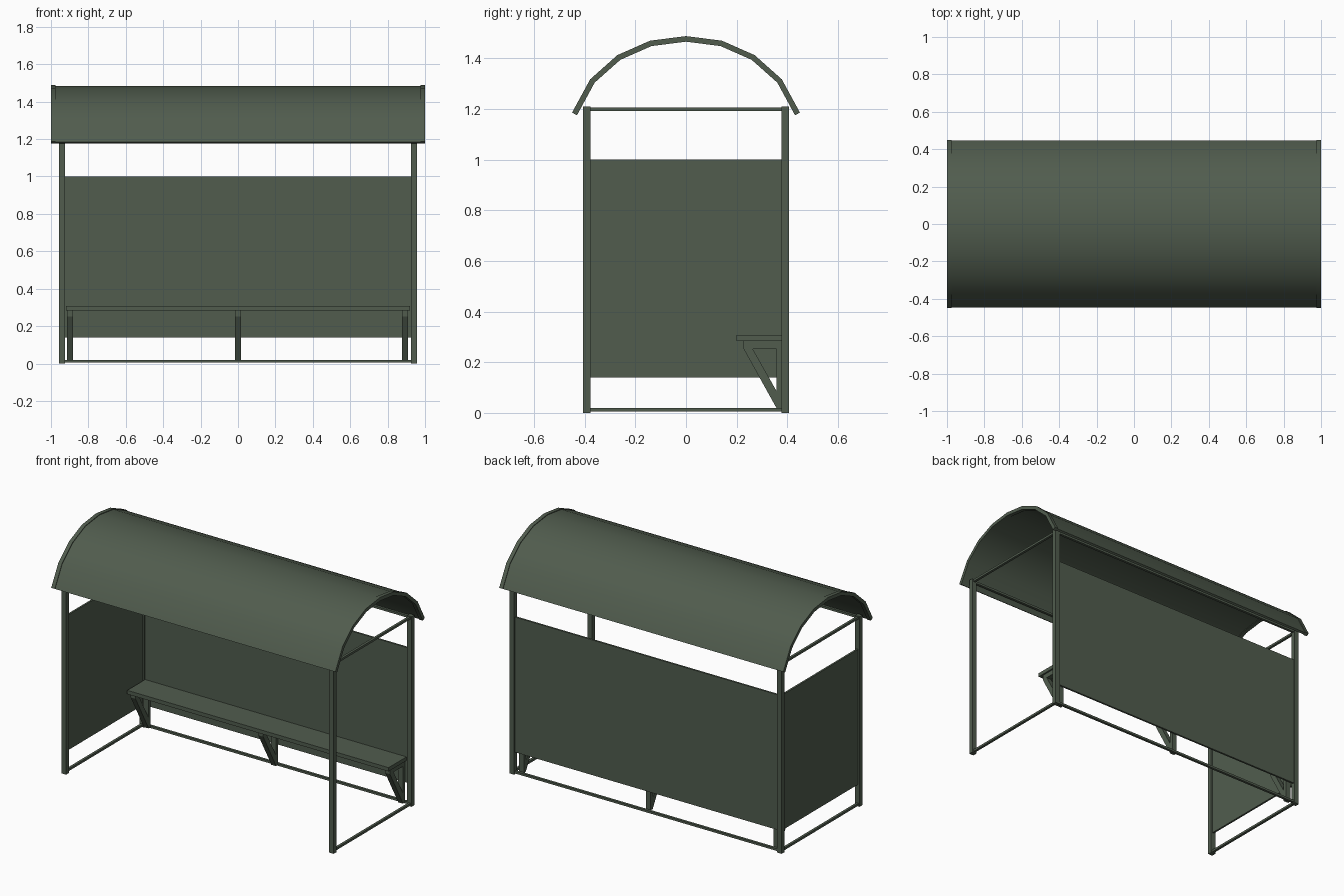
import bpy, bmesh, math

if "Cube" in bpy.data.objects:
    bpy.data.objects.remove(bpy.data.objects["Cube"])

green = bpy.data.materials.new("dark green")
green.diffuse_color = (0.082, 0.108, 0.076, 1)
green.use_nodes = True
green.node_tree.nodes["Principled BSDF"].inputs["Base Color"].default_value = green.diffuse_color


def finish(name, bm):
    bmesh.ops.recalc_face_normals(bm, faces=bm.faces)
    me = bpy.data.meshes.new(name)
    bm.to_mesh(me)
    bm.free()
    me.materials.append(green)
    ob = bpy.data.objects.new(name, me)
    bpy.context.collection.objects.link(ob)
    return ob


def add_prism(bm, pts, x0, x1):
    """Extrude a (y, z) outline along x."""
    a = [bm.verts.new((x0, y, z)) for y, z in pts]
    b = [bm.verts.new((x1, y, z)) for y, z in pts]
    bm.faces.new(a)
    bm.faces.new(b[::-1])
    n = len(pts)
    for i in range(n):
        j = (i + 1) % n
        bm.faces.new((a[i], b[i], b[j], a[j]))


def box(name, x0, x1, y0, y1, z0, z1):
    bm = bmesh.new()
    add_prism(bm, [(y0, z0), (y1, z0), (y1, z1), (y0, z1)], x0, x1)
    return finish(name, bm)


PX, PY, H = 0.942, 0.392, 0.014   # post centres and half width

# Corner posts
for sx, side in ((-1, "left"), (1, "right")):
    for sy, end in ((-1, "front"), (1, "back")):
        box(f"{end}_{side}_post", sx * PX - 0.016, sx * PX + 0.016,
            sy * PY - H, sy * PY + H, 0, 1.21)
    # Side rails at floor and roof
    for z, lvl in ((0.013, "bottom"), (1.199, "top")):
        box(f"{lvl}_{side}_rail", sx * PX - 0.008, sx * PX + 0.008,
            -PY, PY, z - 0.007, z + 0.007)

# Long rails
box("bottom_back_rail", -PX, PX, PY - 0.008, PY + 0.008, 0.006, 0.02)
for sy, end in ((-1, "front"), (1, "back")):
    box(f"top_{end}_rail", -PX, PX, sy * PY - 0.008, sy * PY + 0.008, 1.192, 1.206)

# Wall panels: back and left side only
box("back_panel", -PX, PX, PY - 0.006, PY + 0.006, 0.14, 1.0)
box("left_panel", -PX - 0.006, -PX + 0.006, -PY, PY, 0.14, 1.0)

# Bench seat
box("seat", -0.92, 0.92, 0.2, 0.38, 0.283, 0.307)

# Triangular seat brackets
for x, nm in ((-0.898, "left"), (0, "middle"), (0.893, "right")):
    bm = bmesh.new()
    for pts in ([(0.228, 0.252), (0.378, 0.252), (0.378, 0.283), (0.228, 0.283)],
                [(0.357, 0.015), (0.38, 0.015), (0.38, 0.252), (0.357, 0.252)],
                [(0.228, 0.252), (0.357, 0.02), (0.357, 0.087), (0.264, 0.252)]):
        add_prism(bm, pts, x - 0.017, x + 0.017)
    finish(f"{nm}_seat_bracket", bm)

# Curved roof sheet with a slightly thicker rib at each end
HALF = [(0, 1.488), (0.142, 1.47), (0.271, 1.413), (0.378, 1.318), (0.45, 1.186)]
ARC = [(-y, z) for y, z in HALF[:0:-1]] + HALF


def offset(d):
    out = []
    for i, (y, z) in enumerate(ARC):
        p, q = ARC[max(i - 1, 0)], ARC[min(i + 1, len(ARC) - 1)]
        ty, tz = q[0] - p[0], q[1] - p[1]
        l = math.hypot(ty, tz)
        out.append((y + d * tz / l, z - d * ty / l))
    return out


def roof_part(name, x0, x1, outer, inner):
    bm = bmesh.new()
    add_prism(bm, offset(outer) + offset(inner)[::-1], x0, x1)
    ob = finish(name, bm)
    bpy.ops.object.select_all(action='DESELECT')
    ob.select_set(True)
    bpy.context.view_layer.objects.active = ob
    bpy.ops.object.shade_smooth_by_angle(angle=math.radians(40))


roof_part("roof_sheet", -0.98, 0.98, 0.004, 0.018)
roof_part("left_roof_rib", -1, -0.975, 0, 0.022)
roof_part("right_roof_rib", 0.975, 1, 0, 0.022)
